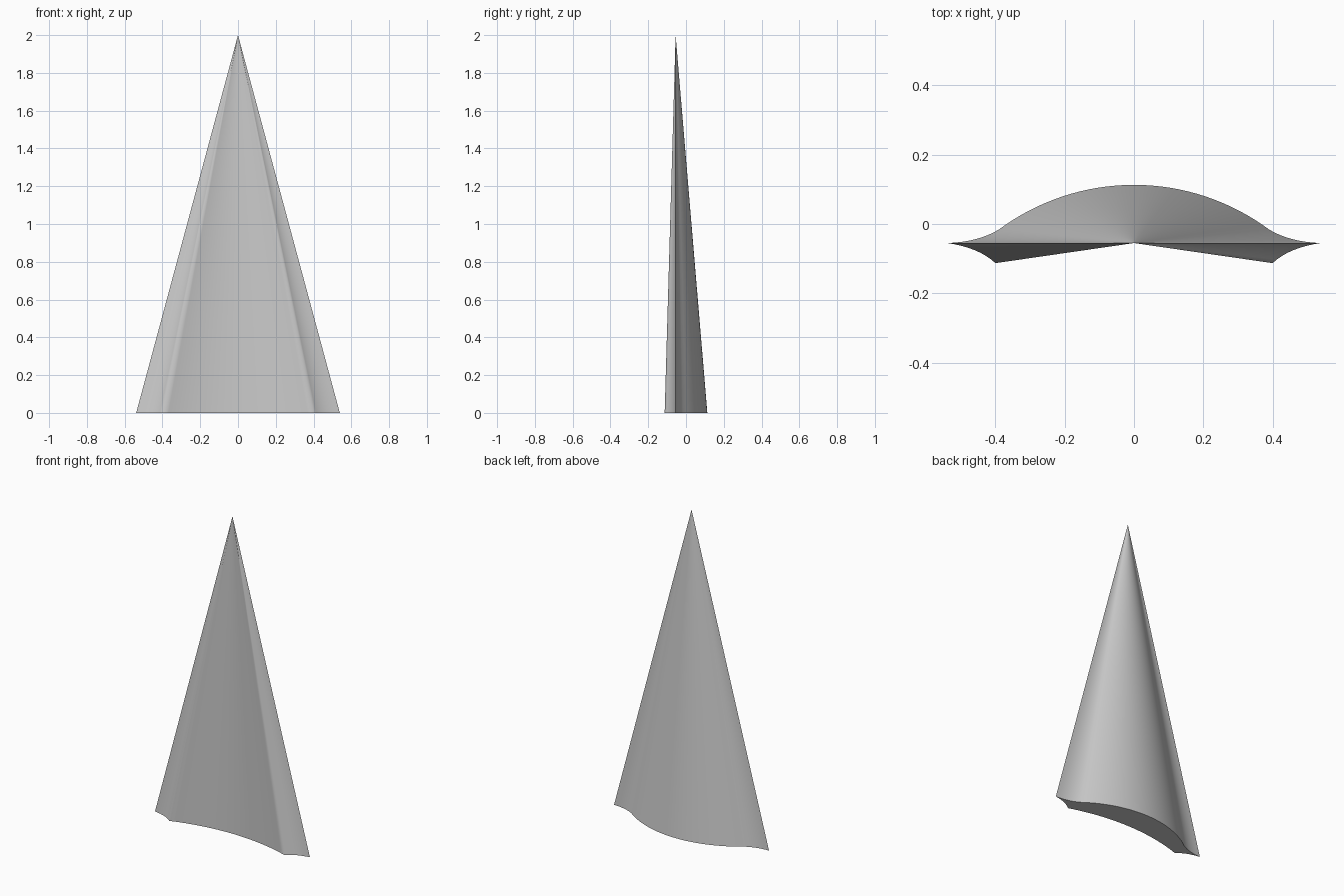
import bpy, bmesh, math
from mathutils import Vector

cube = bpy.data.objects.get("Cube")
if cube:
    bpy.data.objects.remove(cube, do_unlink=True)

HEIGHT = 2.0
APEX = Vector((0, -0.055, HEIGHT))
TIP, CORNER, SHOULDER = (0.539, -0.055), (0.4, -0.113), (0.39, -0.016)


def quad_curve(a, control, b, steps):
    """Points along a quadratic curve, without the last one."""
    a, c, b = Vector(a), Vector(control), Vector(b)
    ts = [i / steps for i in range(steps)]
    return [a * (1 - t) ** 2 + c * 2 * t * (1 - t) + b * t * t for t in ts]


def arc(half_width, y_end, y_mid, steps):
    """Half of a circular arc, from the middle out to x = half_width."""
    sag = y_mid - y_end
    radius = (half_width ** 2 + sag ** 2) / (2 * sag)
    sweep = math.asin(half_width / radius)
    return [Vector((radius * math.sin(sweep * i / steps),
                    y_mid - radius * (1 - math.cos(sweep * i / steps))))
            for i in range(steps)]


# Half outline of the base: domed back, flared edge, hollow front
half = arc(SHOULDER[0], SHOULDER[1], 0.113, 16)
half += quad_curve(SHOULDER, (0.45, -0.052), TIP, 8)
half += quad_curve(TIP, (0.448, -0.068), CORNER, 8)
half += [Vector(CORNER)] + arc(CORNER[0], CORNER[1], -0.048, 12)[::-1]
outline = half + [Vector((-p.x, p.y)) for p in half[-2:0:-1]]

# Taper the outline up to a point
bm = bmesh.new()
rings = []
for level in (0, 0.25, 0.5, 0.7, 0.85, 0.94, 0.985):
    rings.append([bm.verts.new(Vector((p.x, p.y, 0)).lerp(APEX, level)) for p in outline])
top = bm.verts.new(APEX)
count = len(outline)
for i in range(count):
    j = (i + 1) % count
    for low, high in zip(rings, rings[1:]):
        bm.faces.new((low[i], low[j], high[j], high[i]))
    bm.faces.new((rings[-1][i], rings[-1][j], top))
bm.faces.new(rings[0])
bmesh.ops.recalc_face_normals(bm, faces=bm.faces)

mesh = bpy.data.meshes.new("tapered_spike")
bm.to_mesh(mesh)
bm.free()
spike = bpy.data.objects.new("tapered_spike", mesh)
bpy.context.collection.objects.link(spike)

# Plain grey
grey = bpy.data.materials.new("plain grey")
grey.use_nodes = True
color = (0.6, 0.6, 0.6, 1)
grey.diffuse_color = color
grey.node_tree.nodes["Principled BSDF"].inputs["Base Color"].default_value = color
mesh.materials.append(grey)

# Keep only the base rim and the thin side edges sharp
bpy.context.view_layer.objects.active = spike
spike.select_set(True)
bpy.ops.object.shade_smooth_by_angle(angle=math.radians(70))
